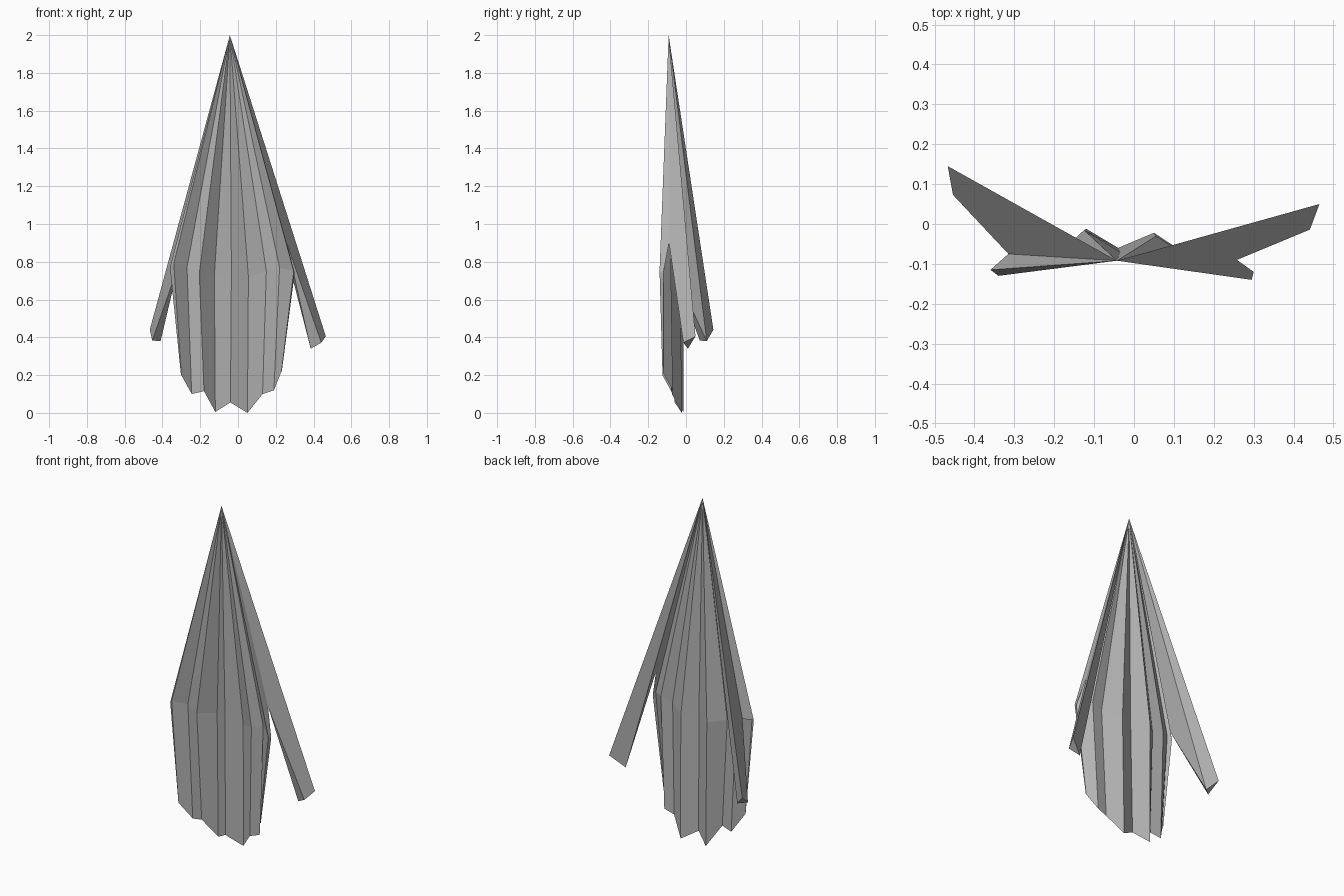
import bpy
from mathutils import Vector

if "Cube" in bpy.data.objects:
    bpy.data.objects.remove(bpy.data.objects["Cube"])

APEX = (-.043, -.092, 2.0)

# Dark grey cloth
grey = bpy.data.materials.new("dark_grey")
grey.diffuse_color = (.45, .45, .45, 1)
grey.use_nodes = True
grey.node_tree.nodes["Principled BSDF"].inputs["Base Color"].default_value = grey.diffuse_color


def mesh_object(name, verts, faces):
    mesh = bpy.data.meshes.new(name)
    mesh.from_pydata(verts, [], faces)
    mesh.materials.append(grey)
    mesh.update()
    obj = bpy.data.objects.new(name, mesh)
    bpy.context.collection.objects.link(obj)
    return obj


# Pleated cloth: each fold is (middle point, hem point), from left to right
folds = [
    ((-.36, -.115, .77), (-.303, -.12, .21)),
    ((-.34, -.13, .79), (-.30, -.125, .20)),
    ((-.27, -.08, .77), (-.245, -.07, .10)),
    ((-.205, -.09, .74), (-.18, -.08, .115)),
    ((-.125, -.015, .73), (-.12, -.012, .005)),
    ((-.035, -.07, .75), (-.04, -.06, .055)),
    ((.055, -.03, .72), (.05, -.022, 0)),
    ((.15, -.09, .75), (.13, -.075, .10)),
    ((.22, -.08, .77), (.19, -.07, .12)),
    ((.295, -.14, .75), (.23, -.125, .22)),
    ((.30, -.12, .74), (.232, -.12, .22)),
]
verts = [APEX] + [p for fold in folds for p in fold]
faces = []
for i in range(len(folds) - 1):
    a, b = 1 + 2 * i, 3 + 2 * i
    faces += [(0, a, b), (a, a + 1, b + 1, b)]
mesh_object("pleated_cloth", verts, faces)


# Side strips: flat outer face with a folded inner edge, parting at a notch
def side_strip(name, outer, front, inner, notch, cloth_edge):
    top, front = Vector(APEX), Vector(front)
    n = (Vector(outer) - top).cross(Vector(notch) - top).normalized()
    front -= n * n.dot(front - top)      # keep the outer face flat
    mesh_object(name, [APEX, outer, front, inner, notch, cloth_edge],
                [(0, 1, 2, 4), (2, 3, 4), (1, 3, 2),
                 (0, 3, 1), (0, 4, 3), (0, 4, 5)])


side_strip("right_strip", (.465, .05, .405), (.453, -.02, .375),
           (.385, .01, .34), (.258, -.09, .90), folds[-1][0])
side_strip("left_strip", (-.467, .145, .44), (-.44, .078, .38),
           (-.41, .11, .38), (-.315, -.075, .78), folds[0][0])
